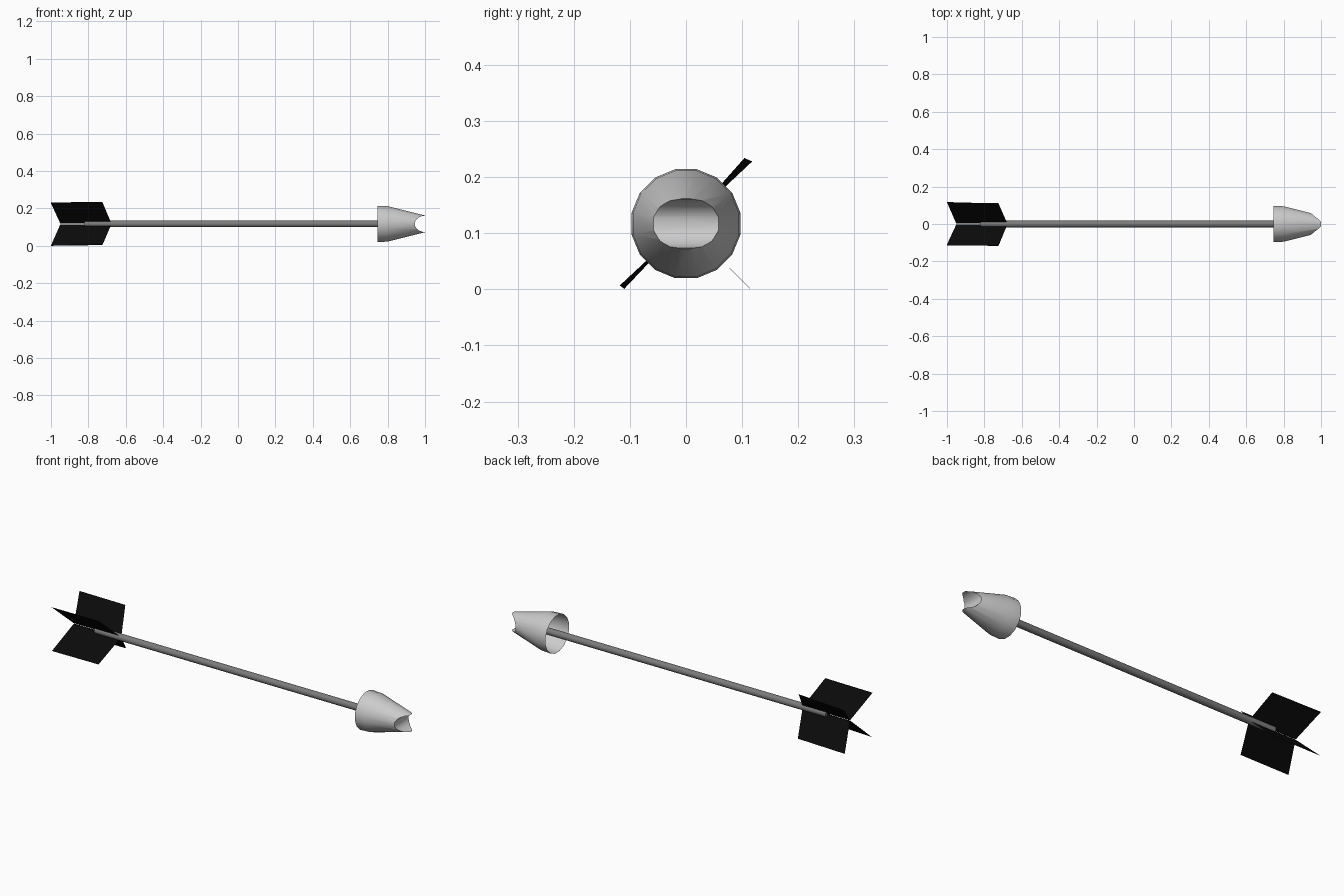
import bpy, bmesh, math
from mathutils import Vector

if "Cube" in bpy.data.objects:
    bpy.data.objects.remove(bpy.data.objects["Cube"])

AXIS_Z = 0.117


def material(name, v):
    m = bpy.data.materials.new(name)
    m.diffuse_color = (v, v, v, 1)
    m.use_nodes = True
    m.node_tree.nodes["Principled BSDF"].inputs["Base Color"].default_value = m.diffuse_color
    return m


def finish(name, bm, mat=None):
    mesh = bpy.data.meshes.new(name)
    bm.to_mesh(mesh)
    bm.free()
    ob = bpy.data.objects.new(name, mesh)
    bpy.context.collection.objects.link(ob)
    if mat:
        mesh.materials.append(mat)
    return ob


def smooth(ob, angle):
    bpy.ops.object.select_all(action='DESELECT')
    ob.select_set(True)
    bpy.context.view_layer.objects.active = ob
    bpy.ops.object.shade_smooth_by_angle(angle=math.radians(angle))


def lathe(name, profile, sides, mat=None):
    """Closed solid around the arrow axis from (x, radius) pairs."""
    bm = bmesh.new()
    rings = []
    for x, r in profile:
        angles = [2 * math.pi * (i + 0.5) / sides for i in range(sides)]
        rings.append([bm.verts.new((x, r * math.cos(a), AXIS_Z + r * math.sin(a))) for a in angles])
    for a, b in zip(rings, rings[1:]):
        for i in range(sides):
            j = (i + 1) % sides
            bm.faces.new((a[i], a[j], b[j], b[i]))
    bm.faces.new(rings[0][::-1])
    bm.faces.new(rings[-1])
    bmesh.ops.recalc_face_normals(bm, faces=bm.faces)
    return finish(name, bm, mat)


# Shaft
shaft = lathe("shaft", [(-0.82, 0.018), (0.9, 0.018)], 12, material("shaft_grey", 0.2))
smooth(shaft, 40)

# Blunt head: tapered shell with a rounded notch across the tip
head = lathe("arrow_head", [(0.745, 0.099), (0.80, 0.0965), (1.0, 0.0455)], 16)
bm = bmesh.new()
bmesh.ops.create_cone(bm, cap_ends=True, segments=20, radius1=1, radius2=1, depth=1)
for v in bm.verts:
    x, y, z = v.co
    v.co = (1.0 + 0.055 * x, 0.4 * z, AXIS_Z + 0.0435 * y)
bmesh.ops.recalc_face_normals(bm, faces=bm.faces)
cutter = finish("notch_cutter", bm)
for f in (cutter,):
    if sum(p.normal.dot(p.center - Vector((1, 0, AXIS_Z))) for p in f.data.polygons) < 0:
        f.data.flip_normals()
cutter.hide_render = True
mod = head.modifiers.new("notch", 'BOOLEAN')
mod.operation = 'DIFFERENCE'
mod.solver = 'EXACT'
mod.object = cutter
bpy.context.view_layer.objects.active = head
bpy.ops.object.modifier_apply(modifier=mod.name)
bpy.data.objects.remove(cutter)

# Open the back of the head
bm = bmesh.new()
bm.from_mesh(head.data)
back = [f for f in bm.faces if all(v.co.x < 0.746 for v in f.verts)]
bmesh.ops.delete(bm, geom=back, context='FACES')
bm.to_mesh(head.data)
bm.free()
smooth(head, 35)

# Four thin swept fins: outer rear and outer front corners as (y, z) from the axis
black = material("fin_black", 0.003)
fins = {
    "fin_top_back": ((0.118, 0.111), (0.104, 0.117)),
    "fin_top_front": ((-0.114, 0.115), (-0.116, 0.117)),
    "fin_bottom_front": ((-0.110, -0.116), (-0.118, -0.110)),
    "fin_bottom_back": ((0.116, -0.117), (0.111, -0.113)),
}
for name, (rear, front) in fins.items():
    sy, sz = math.copysign(0.002, rear[0]), math.copysign(0.002, rear[1])
    bm = bmesh.new()
    corners = [(-0.95, sy, sz), (-1.0, *rear), (-0.725, *front), (-0.677, sy, sz)]
    bm.faces.new([bm.verts.new((x, y, z + AXIS_Z)) for x, y, z in corners])
    finish(name, bm, black)
